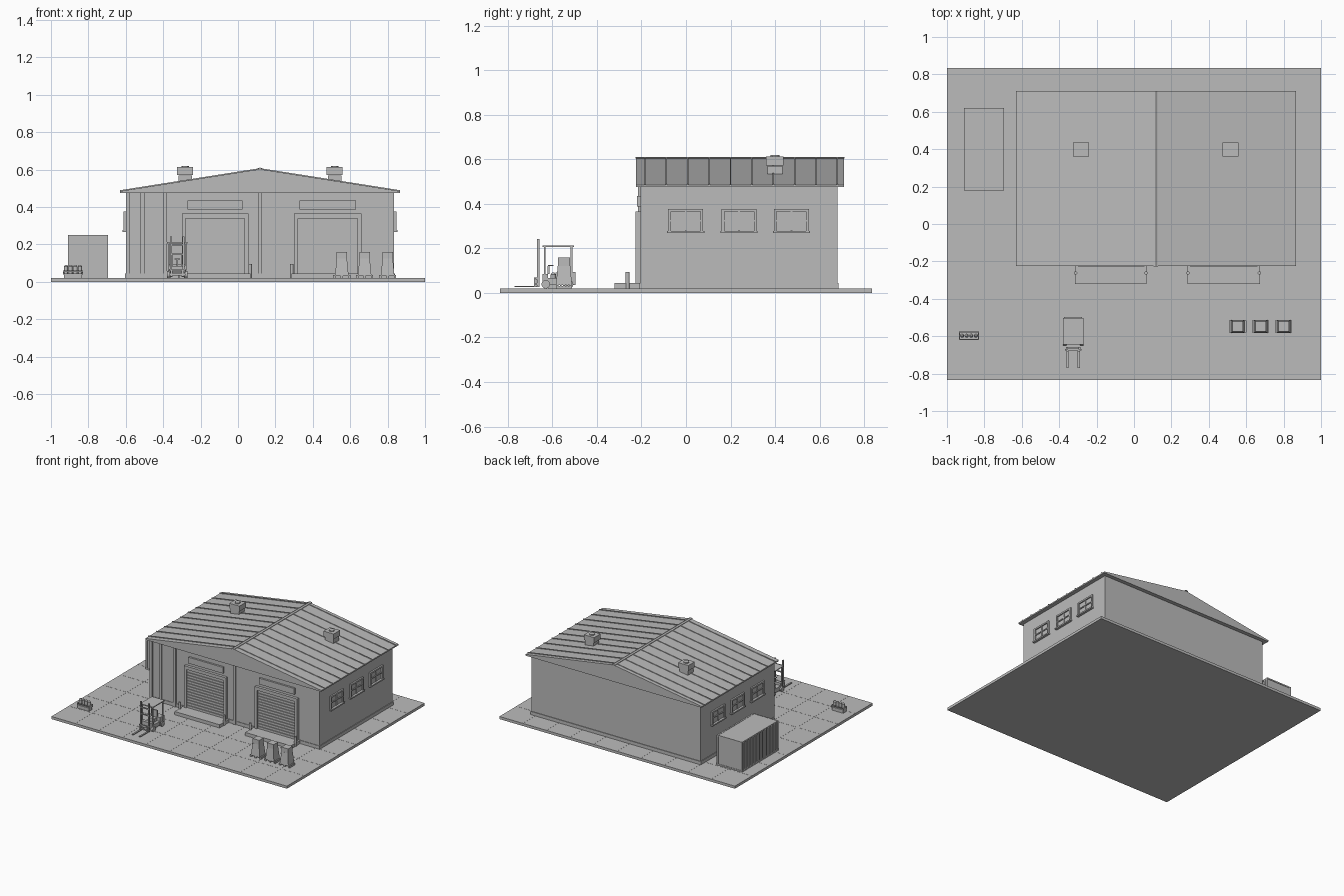
import bpy, bmesh, math
from mathutils import Vector

cube = bpy.data.objects.get("Cube")
if cube:
    bpy.data.objects.remove(cube, do_unlink=True)

grey = bpy.data.materials.new("plain_grey")
grey.use_nodes = True
COL = (0.5, 0.5, 0.5, 1)
grey.diffuse_color = COL
grey.node_tree.nodes["Principled BSDF"].inputs["Base Color"].default_value = COL


def finish(name, bm):
    bmesh.ops.recalc_face_normals(bm, faces=bm.faces)
    me = bpy.data.meshes.new(name)
    bm.to_mesh(me)
    bm.free()
    me.materials.append(grey)
    ob = bpy.data.objects.new(name, me)
    bpy.context.collection.objects.link(ob)
    return ob


def add_box(bm, x0, x1, y0, y1, z0, z1):
    verts = bmesh.ops.create_cube(bm, size=1)["verts"]
    for v in verts:
        v.co = Vector((x0 + (v.co.x + .5) * (x1 - x0),
                       y0 + (v.co.y + .5) * (y1 - y0),
                       z0 + (v.co.z + .5) * (z1 - z0)))


def boxes(name, items):
    bm = bmesh.new()
    for b in items:
        add_box(bm, *b)
    return finish(name, bm)


def prism(name, pts, y0, y1):
    """Extrude an x-z outline along y."""
    bm = bmesh.new()
    face = bm.faces.new([bm.verts.new((x, y0, z)) for x, z in pts])
    out = bmesh.ops.extrude_face_region(bm, geom=[face])["geom"]
    for v in out:
        if isinstance(v, bmesh.types.BMVert):
            v.co.y = y1
    return finish(name, bm)


def cylinder(name, r, x, y, z0, z1, r2=None, sides=12, axis="z"):
    """Upright cylinder, or one lying along x and centred on x."""
    bm = bmesh.new()
    verts = bmesh.ops.create_cone(bm, cap_ends=True, segments=sides, radius1=r,
                                  radius2=r if r2 is None else r2, depth=z1 - z0)["verts"]
    for v in verts:
        if axis == "x":
            v.co = Vector((v.co.z, v.co.y, v.co.x))
        v.co += Vector((x, y, (z0 + z1) / 2))
    return finish(name, bm)


G = 0.02                      # yard surface
L, R, F, B = -.6, .835, -.205, .68   # building walls
MID = (L + R) / 2
EAVE, APEX = .485, .603

# yard slab with paving joints
boxes("yard_slab", [(-1, 1, -.835, .835, 0, G)])
joints = [(-1 + i * .2, -.997 + i * .2, -.835, .835, G, G + .0008) for i in range(1, 10)]
joints += [(-1, 1, -.835 + i * .209, -.832 + i * .209, G, G + .0008) for i in range(1, 8)]
boxes("paving_joints", joints)

# building shell
boxes("walls", [(L, R, F, B, G, .478)])
boxes("plinth", [(L - .005, R + .005, F - .004, B + .005, G, .045)])
boxes("front_pilasters", [(x, x + .02, F - .01, F, G, .476)
                          for x in (L, -.52, -.4, MID - .01)])

# roof
prism("roof", [(L - .03, .475), (R + .03, .475), (R + .03, EAVE), (MID, APEX),
               (L - .03, EAVE)], -.225, .71)
for side, edge in (("left", R + .032), ("right", L - .032)):
    pts = [(MID, APEX), (edge, EAVE), (edge, EAVE + .005), (MID, APEX + .005)]
    for i in range(10):
        y = -.187 + i * .096
        prism(f"{side}_roof_rib_{i}", pts, y, y + .006)
prism("ridge_cap", [(MID - .012, APEX), (MID, APEX + .002), (MID + .012, APEX),
                    (MID + .012, APEX + .004), (MID, APEX + .008), (MID - .012, APEX + .004)],
      -.227, .712)

# roof vents
for x in (-.283, .517):
    boxes("roof_vent", [(x - .036, x + .036, .367, .433, .5, .57),
                        (x - .043, x + .043, .36, .437, .572, .613)])
    cylinder("roof_vent_cap", .02, x, .4, .613, .62)

# loading bays
for n, (x0, x1) in (("right", (-.3, .055)), ("left", (.3, .66))):
    boxes(n + "_door_frame", [(x0, x0 + .02, -.226, F, G, .365), (x1 - .02, x1, -.226, F, G, .365),
                              (x0, x1, -.226, F, .34, .365)])
    slat = (.34 - .045) / 14
    boxes(n + "_door_slats", [(x0 + .02, x1 - .02, -.217, F, .045 + i * slat, .041 + (i + 1) * slat)
                              for i in range(14)] + [(x0 + .02, x1 - .02, -.211, F, G, .34)])
    boxes(n + "_door_sign", [(x0 + .03, x1 - .03, -.219, F, .388, .435)])
    boxes(n + "_dock", [(x0 - .015, x1 + .013, -.32, F, G, .045)])
    for x in (x0 - .012, x1 + .01):
        cylinder(n + "_bollard", .009, x, -.262, G, .095)

# side windows
for n, wall, d in (("left", R, 1), ("right", L, -1)):
    for y0 in (-.08, .16, .395):
        y1 = y0 + .157
        def slab(a, b, z0, z1, out):
            x0, x1 = sorted((wall - d * .005, wall + d * out))
            return (x0, x1, a, b, z0, z1)
        boxes(n + "_window_frame", [
            slab(y0, y0 + .012, .272, .377, .012), slab(y1 - .012, y1, .272, .377, .012),
            slab(y0, y1, .365, .377, .012), slab(y0, y1, .32, .328, .009),
            slab((y0 + y1) / 2 - .004, (y0 + y1) / 2 + .004, .28, .37, .008)])
        boxes(n + "_window_glass", [slab(y0 + .01, y1 - .01, .28, .37, .003)])
        boxes(n + "_window_sill", [slab(y0 - .005, y1 + .005, .268, .278, .018)])

# storage container with corrugated long sides
boxes("container", [(-.904, -.701, .183, .617, G, .248)])
trim = [(x, x + .012, y, y + .012, G, .25) for x in (-.91, -.707) for y in (.18, .608)]
trim += [(x, x + .012, .18, .62, z, z + .01) for x in (-.91, -.707) for z in (G, .24)]
trim += [(-.91, -.695, y, y + .005, z, z + .01) for y in (.18, .615) for z in (G, .24)]
boxes("container_frame", trim)
boxes("container_ribs", [(-.91, -.695, .215 + i * .037, .232 + i * .037, .03, .24)
                         for i in range(11)])

# crate of gas bottles
boxes("bottle_crate", [(-.93, -.833, -.618, -.578, G, .045),
                       (-.935, -.83, -.62, -.615, .054, .06),
                       (-.935, -.83, -.58, -.575, .054, .06)]
      + [(x, x + .005, -.62, -.575, .04, .06) for x in (-.935, -.835)])
for i in range(4):
    x = -.919 + i * .0245
    cylinder("gas_bottle", .011, x, -.597, .045, .083)
    cylinder("gas_bottle_neck", .011, x, -.597, .083, .091, r2=.005)

# sacks on pallets
for x in (.555, .677, .8):
    y = -.548
    boxes("pallet", [(x - .046, x + .046, y - .033 + i * .0145, y - .025 + i * .0145, .031, .036)
                     for i in range(5)]
          + [(x + o - .006, x + o + .006, y - .033, y + .033, G, .031) for o in (-.04, 0, .04)])
    bm = bmesh.new()
    verts = bmesh.ops.create_cone(bm, cap_ends=True, segments=4, radius1=.051, radius2=.039,
                                  depth=.09)["verts"]
    for v in verts:
        a, b, c = v.co
        v.co = Vector(((a - b) * .7071 + x, (a + b) * .7071 + y, c + .081))
    finish("sack_body", bm)
    boxes("sack_top", [(x - .028, x + .028, y - .027, y + .027, .118, .16)])

# forklift
cx = -.325
boxes("forklift_body", [(cx - .045, cx + .045, -.635, -.53, .035, .066),
                        (cx - .048, cx + .048, -.55, -.497, .036, .095),
                        (cx - .045, cx + .045, -.645, -.62, .04, .085)])
boxes("forklift_seat", [(cx - .024, cx + .024, -.585, -.545, .066, .092),
                        (cx - .024, cx + .024, -.553, -.543, .09, .145)])
boxes("forklift_cage", [(cx - .054, cx + .054, -.645, -.503, .206, .213)]
      + [(cx + s * .046 - .004, cx + s * .046 + .004, y, y + .008, .06, .207)
         for s in (-1, 1) for y in (-.638, -.518)])
boxes("forklift_mast", [(cx + s * .034 - .005, cx + s * .034 + .005, -.67, -.658, .026, .243)
                        for s in (-1, 1)]
      + [(cx - .038, cx + .038, -.668, -.66, z, z + .008) for z in (.05, .145, .195)])
boxes("forklift_forks", [(cx + s * .03 - .006, cx + s * .03 + .006, y0, y1, z0, z1)
                         for s in (-1, 1)
                         for y0, y1, z0, z1 in ((-.77, -.67, .026, .032), (-.682, -.672, .026, .07))]
      + [(cx - .045, cx + .045, -.675, -.669, z, z + .01) for z in (.035, .06)])
boxes("forklift_steering", [(cx - .004, cx + .004, -.622, -.612, .085, .12),
                            (cx - .014, cx + .014, -.62, -.595, .12, .125)])
for s in (-1, 1):
    for y in (-.63, -.525):
        cylinder("forklift_wheel", .019, cx + s * .046, y, G + .01, G + .028, axis="x", sides=14)
